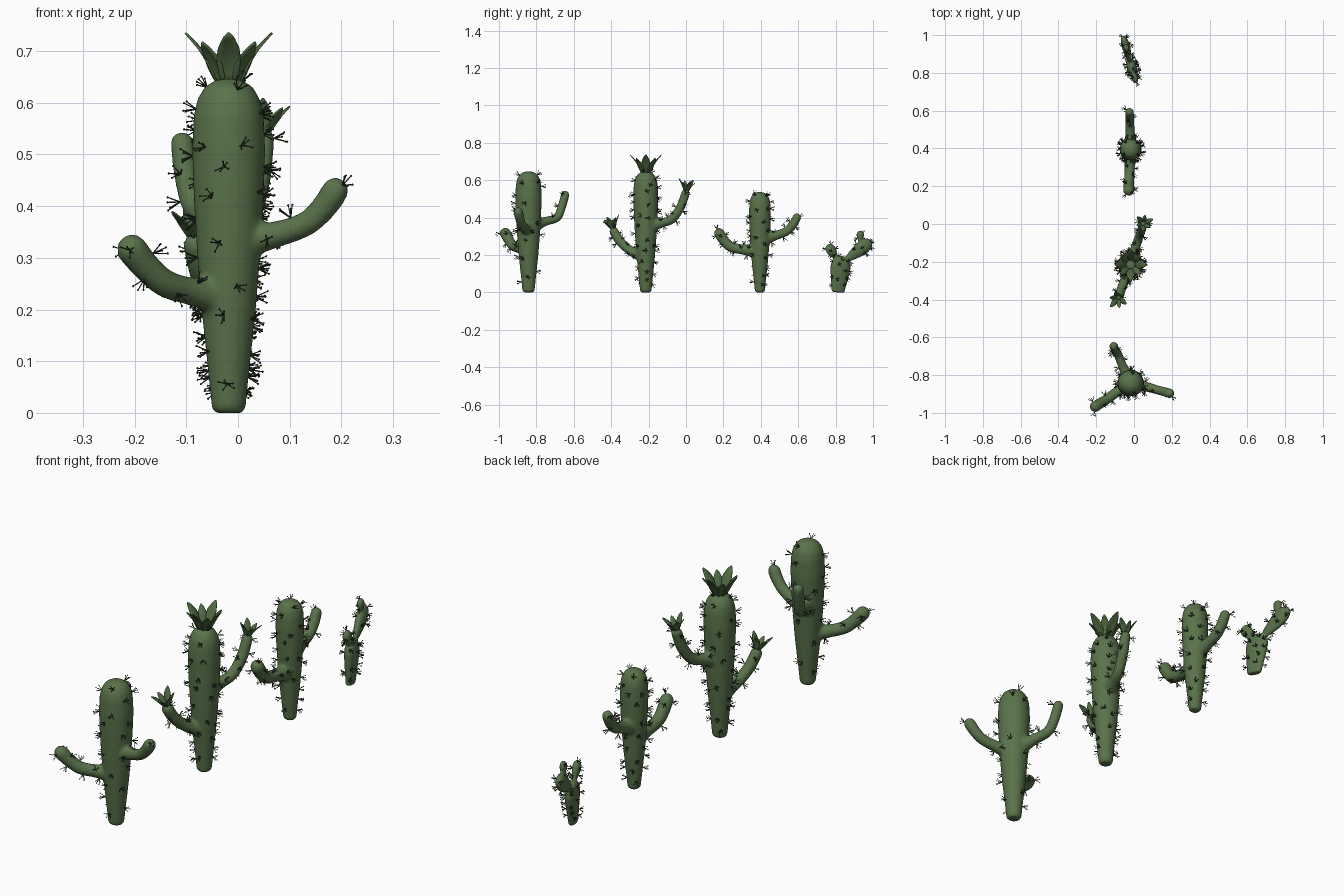
import bpy, bmesh, math, random
from mathutils import Vector, Matrix

if "Cube" in bpy.data.objects:
    bpy.data.objects.remove(bpy.data.objects["Cube"])

random.seed(4)


def material(name, rgb):
    m = bpy.data.materials.new(name)
    m.diffuse_color = (*rgb, 1)
    m.use_nodes = True
    m.node_tree.nodes["Principled BSDF"].inputs["Base Color"].default_value = m.diffuse_color
    return m


GREEN = material("cactus_green", (0.10, 0.17, 0.07))
LEAF = material("leaf_green", (0.08, 0.145, 0.055))
DARK = material("spine_dark", (0.035, 0.055, 0.03))


def add_object(name, bm, mat):
    me = bpy.data.meshes.new(name)
    bmesh.ops.recalc_face_normals(bm, faces=bm.faces)
    bm.to_mesh(me)
    bm.free()
    me.materials.append(mat)
    ob = bpy.data.objects.new(name, me)
    bpy.context.collection.objects.link(ob)
    return ob


def lathe(bm, profile, mat, n=24):
    """Closed solid of revolution from (radius, height) pairs."""
    rings = [[bm.verts.new(mat @ Vector((r * math.cos(2 * math.pi * i / n),
                                         r * math.sin(2 * math.pi * i / n), z)))
              for i in range(n)] for r, z in profile]
    for a, b in zip(rings, rings[1:]):
        for i in range(n):
            j = (i + 1) % n
            bm.faces.new((a[i], a[j], b[j], b[i]))
    bm.faces.new(rings[0][::-1])
    bm.faces.new(rings[-1])


def arm(bm, pts):
    """Round-ended limb: overlapping balls along a smooth path of (x, y, z, r)."""
    P = [Vector(p) for p in pts]
    P = [2 * P[0] - P[1]] + P + [2 * P[-1] - P[-2]]
    for a, b, c, d in zip(P, P[1:], P[2:], P[3:]):
        for k in range(13):
            t = k / 12
            q = 0.5 * (2 * b + (c - a) * t + (2 * a - 5 * b + 4 * c - d) * t * t
                       + (3 * b - a - 3 * c + d) * t ** 3)
            bmesh.ops.create_icosphere(bm, subdivisions=2, radius=q[3],
                                       matrix=Matrix.Translation(q.xyz))


def fuse(ob, voxel, iterations):
    """Melt the overlapping solids into one smooth skin."""
    r = ob.modifiers.new("remesh", 'REMESH')
    r.mode, r.voxel_size = 'VOXEL', voxel
    s = ob.modifiers.new("smooth", 'SMOOTH')
    s.factor, s.iterations = 0.5, iterations
    dg = bpy.context.evaluated_depsgraph_get()
    me = bpy.data.meshes.new_from_object(ob.evaluated_get(dg))
    ob.modifiers.clear()
    ob.data = me
    me.shade_smooth()
    if not me.materials:
        me.materials.append(GREEN)


def spines(name, ob, count, gap, length, keep=lambda c, n: True):
    """Little fans of bead-tipped needles scattered over the skin."""
    bm, used = bmesh.new(), []
    polys = list(ob.data.polygons)
    for _ in range(6000):
        if len(used) >= count:
            break
        p = random.choice(polys)
        c, n = p.center.copy(), p.normal.copy()
        if c.z < 0.035 or not keep(c, n) or any((c - u).length < gap for u in used):
            continue
        used.append(c)
        t = n.orthogonal().normalized()
        w = n.cross(t)
        for k in range(5):
            a = 2 * math.pi * k / 5 + random.random()
            d = (n + random.uniform(0.35, 0.75) * (t * math.cos(a) + w * math.sin(a))).normalized()
            L = length * random.uniform(0.75, 1.1)
            rot = d.to_track_quat('Z', 'Y').to_matrix().to_4x4()
            bmesh.ops.create_cone(bm, segments=4, radius1=0.0015, radius2=0.001, depth=L,
                                  matrix=Matrix.Translation(c + d * L * 0.45) @ rot)
            bmesh.ops.create_icosphere(bm, subdivisions=1, radius=0.0024,
                                       matrix=Matrix.Translation(c + d * L * 0.95))
    add_object(name, bm, DARK)


def crown(name, pos, axis, size, ring, count):
    """Tuft of pointed leaves curling outwards, every other one shorter."""
    bm = bmesh.new()
    base = Matrix.Translation(pos) @ Vector(axis).to_track_quat('Z', 'Y').to_matrix().to_4x4()
    shape = [(0, 0.45, 0), (0.2, 0.8, 0.08), (0.45, 1, 0.2), (0.7, 0.85, 0.36),
             (0.9, 0.45, 0.53), (1, 0.08, 0.62)]
    for i in range(count):
        m = base @ Matrix.Rotation(2 * math.pi * i / count, 4, 'Z')
        s = size * (1 if i % 2 == 0 else 0.82)
        rows = [[bm.verts.new(m @ Vector((ring + s * out - 0.05 * s * w * (1 - abs(e)), e * w * s * 0.24, s * h)))
                 for e in (-1, -0.5, 0, 0.5, 1)] for h, w, out in shape]
        for a, b in zip(rows, rows[1:]):
            for k in range(4):
                bm.faces.new((a[k], a[k + 1], b[k + 1], b[k]))
    ob = add_object(name, bm, LEAF)
    sol = ob.modifiers.new("thickness", 'SOLIDIFY')
    sol.thickness, sol.offset = 0.03 * size + 0.001, 0
    ob.data.shade_smooth()


# trunk outline as (radius, fraction-free height) for a 0.645 tall column
TRUNK = [(0.026, 0.0), (0.033, 0.008), (0.038, 0.06), (0.052, 0.19), (0.061, 0.30), (0.068, 0.42),
         (0.071, 0.51), (0.068, 0.575), (0.061, 0.607), (0.046, 0.632), (0.025, 0.644), (0.006, 0.647)]


def column(name, x, y, rs, zs, arms):
    bm = bmesh.new()
    lathe(bm, [(r * rs, z * zs) for r, z in TRUNK], Matrix.Translation((x, y, 0)))
    for a in arms:
        arm(bm, a)
    ob = add_object(name, bm, GREEN)
    fuse(ob, 0.007, 6)
    return ob


# three-armed cactus
a = column("three_arm_cactus", -0.018, -0.842, 1, 1, [
    [(0, -0.845, 0.335, 0.04), (0.06, -0.86, 0.342, 0.028), (0.13, -0.88, 0.365, 0.025),
     (0.168, -0.89, 0.40, 0.026), (0.188, -0.897, 0.43, 0.027)],
    [(-0.03, -0.85, 0.225, 0.04), (-0.085, -0.885, 0.234, 0.029), (-0.14, -0.925, 0.25, 0.028),
     (-0.18, -0.95, 0.285, 0.029), (-0.205, -0.966, 0.316, 0.031)],
    [(-0.025, -0.82, 0.355, 0.04), (-0.058, -0.757, 0.378, 0.026), (-0.085, -0.69, 0.40, 0.024),
     (-0.1, -0.665, 0.455, 0.024), (-0.108, -0.646, 0.521, 0.024)]])
spines("three_arm_cactus_spines", a, 46, 0.05, 0.028,
       lambda c, n: n.y < 0.2 or random.random() < 0.2)

# leafy cactus with crowns on the trunk and both arms
b = column("leafy_cactus", -0.018, -0.215, 0.95, 1, [
    [(-0.01, -0.2, 0.355, 0.04), (0.005, -0.135, 0.37, 0.027), (0.025, -0.075, 0.392, 0.025),
     (0.04, -0.03, 0.455, 0.025), (0.048, -0.002, 0.53, 0.024)],
    [(-0.025, -0.225, 0.195, 0.04), (-0.042, -0.28, 0.213, 0.028), (-0.06, -0.325, 0.245, 0.026),
     (-0.073, -0.362, 0.285, 0.026), (-0.081, -0.385, 0.325, 0.026)]])
spines("leafy_cactus_spines", b, 75, 0.038, 0.026)
crown("trunk_crown", (-0.018, -0.215, 0.635), (0, 0, 1), 0.1, 0.022, 8)
crown("upper_arm_crown", (0.048, 0.0, 0.54), (0.12, 0.15, 1), 0.062, 0.01, 6)
crown("lower_arm_crown", (-0.082, -0.388, 0.338), (-0.1, -0.3, 1), 0.066, 0.01, 6)

# short two-armed cactus
c = column("two_arm_cactus", -0.018, 0.395, 0.83, 0.83, [
    [(-0.018, 0.41, 0.285, 0.04), (-0.02, 0.475, 0.303, 0.027), (-0.022, 0.535, 0.325, 0.025),
     (-0.023, 0.57, 0.36, 0.025), (-0.024, 0.593, 0.40, 0.024)],
    [(-0.018, 0.38, 0.22, 0.04), (-0.022, 0.31, 0.228, 0.029), (-0.026, 0.24, 0.243, 0.028),
     (-0.028, 0.205, 0.275, 0.029), (-0.028, 0.178, 0.315, 0.03)]])
spines("two_arm_cactus_spines", c, 62, 0.04, 0.025)

# prickly pear: flattened pads stacked in one upright plane
PAD = [(0.13, 0), (0.2, 0.06), (0.33, 0.25), (0.46, 0.5), (0.5, 0.68), (0.45, 0.83),
       (0.32, 0.94), (0.15, 0.99), (0.03, 1)]
FOOT = [(0.26, 0), (0.32, 0.03), (0.37, 0.2), (0.46, 0.5), (0.5, 0.7), (0.46, 0.85),
        (0.33, 0.95), (0.15, 0.99), (0.03, 1)]
U = Vector((-0.27, 0.963, 0)).normalized()
V = U.cross(Vector((0, 0, 1)))


def in_plane(y, z):
    return Vector((-0.012 - 0.28 * (y - 0.83), y, z))


def pad(bm, profile, base, tip, width, thick):
    p, q = in_plane(*base), in_plane(*tip)
    up = q - p
    side = up.normalized().cross(V)
    m = Matrix((side * width, V * thick, up)).transposed().to_4x4()
    lathe(bm, profile, Matrix.Translation(p) @ m)


bm = bmesh.new()
pad(bm, FOOT, (0.812, 0.0), (0.833, 0.195), 0.112, 0.055)
pad(bm, PAD, (0.852, 0.17), (0.99, 0.275), 0.078, 0.045)
pad(bm, PAD, (0.806, 0.178), (0.757, 0.255), 0.056, 0.036)
pad(bm, PAD, (0.932, 0.262), (0.932, 0.33), 0.042, 0.03)
d = add_object("prickly_pear", bm, GREEN)
fuse(d, 0.004, 4)
# settle the sheared foot on the ground
for v in d.data.vertices:
    v.co.z = max(v.co.z, 0)
spines("prickly_pear_spines", d, 42, 0.024, 0.02)
